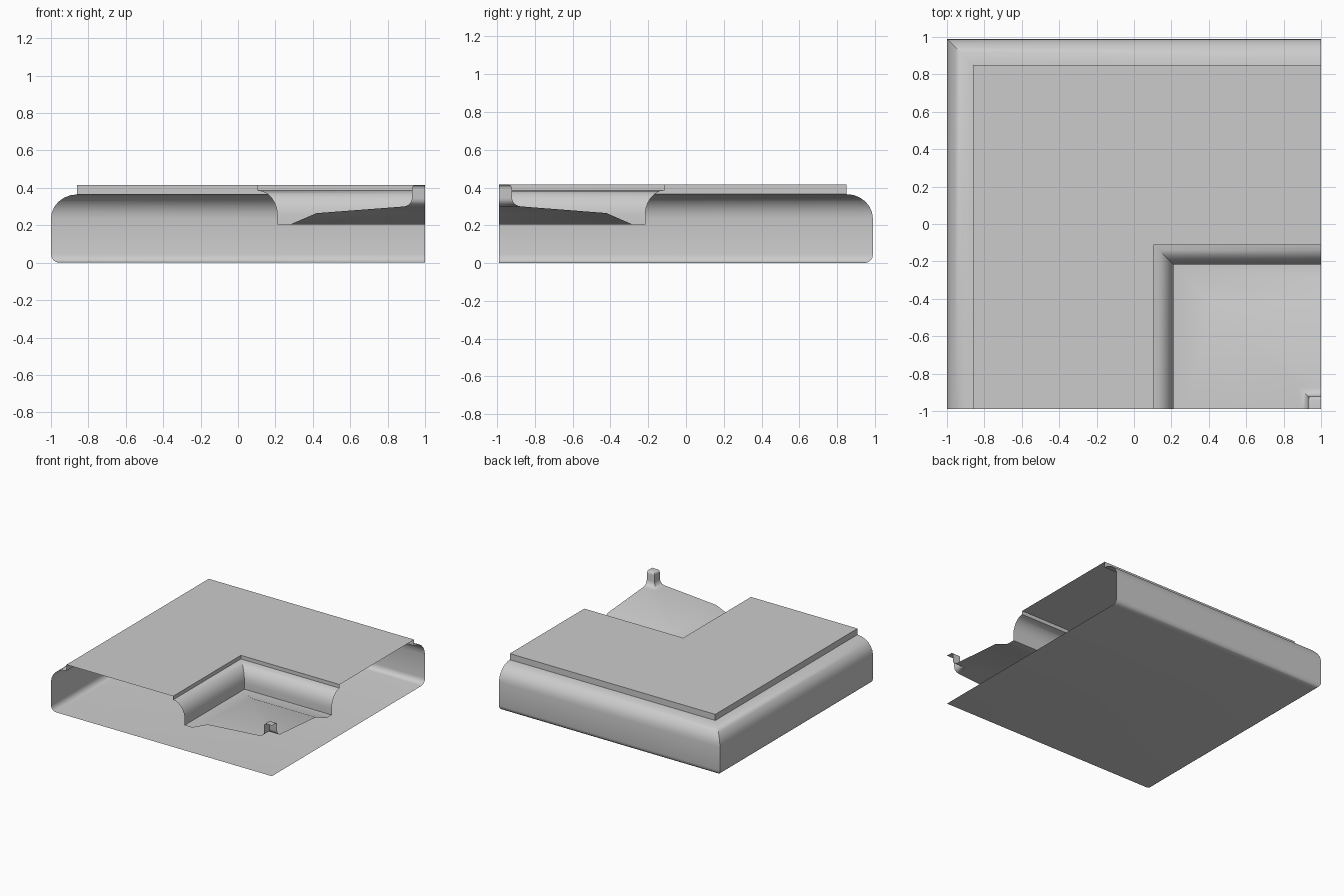
import bpy, bmesh
from math import sin, cos, radians

cube = bpy.data.objects.get("Cube")
if cube:
    bpy.data.objects.remove(cube)

# The single stone colour
stone = bpy.data.materials.new("light_grey_stone")
stone.use_nodes = True
grey = (0.6, 0.6, 0.6, 1)
stone.diffuse_color = grey
stone.node_tree.nodes["Principled BSDF"].inputs["Base Color"].default_value = grey

CENTRE_X, CENTRE_Y = 1.0, -0.99


def arc(cx, cz, rx, rz, start, end, steps=6):
    """Elliptical run of profile points, given as (distance from centre, height)."""
    angles = [radians(start + (end - start) * i / steps) for i in range(steps + 1)]
    return [(cx + rx * cos(a), cz + rz * sin(a)) for a in angles]


def mitred_sweep(name, profile):
    """Carry a profile round one square corner, leaving both cut ends open."""
    bm = bmesh.new()
    rows = []
    for d, z in profile:
        x = CENTRE_X - d
        y = CENTRE_Y + d - 0.02 * min(1, d)
        rows.append([bm.verts.new(p) for p in
                     ((x, CENTRE_Y, z), (x, y, z), (CENTRE_X, y, z))])
    for low, high in zip(rows, rows[1:]):
        for k in range(2):
            bm.faces.new((low[k], high[k], high[k + 1], low[k + 1]))
    bmesh.ops.remove_doubles(bm, verts=bm.verts, dist=0.0005)
    mesh = bpy.data.meshes.new(name)
    bm.to_mesh(mesh)
    bm.free()
    mesh.materials.append(stone)
    obj = bpy.data.objects.new(name, mesh)
    bpy.context.collection.objects.link(obj)
    bpy.ops.object.select_all(action="DESELECT")
    obj.select_set(True)
    bpy.context.view_layer.objects.active = obj
    bpy.ops.object.shade_smooth_by_angle(angle=radians(35))


# Underside, outer wall and rounded shoulder
mitred_sweep("outer_shell",
             [(0, 0)] + arc(1.955, 0.045, 0.045, 0.045, -90, 0, 4)
             + arc(1.86, 0.235, 0.14, 0.13, 0, 90))

# Raised flat slab with its thin edges
mitred_sweep("top_slab", [(1.86, 0.365), (1.86, 0.415), (0.895, 0.415), (0.895, 0.385)])

# Rounded lip dropping into the basin
mitred_sweep("basin_wall", arc(0.895, 0.255, -0.105, 0.13, 90, 0) + [(0.79, 0.205)])

# Sloping basin floor rising to the centre post
mitred_sweep("basin_floor_and_post",
             [(0.79, 0.205), (0.72, 0.205), (0.58, 0.265)]
             + arc(0.12, 0.345, 0.05, 0.045, 270, 180, 5)
             + arc(0.05, 0.395, 0.02, 0.02, 0, 90, 4) + [(0, 0.415)])
